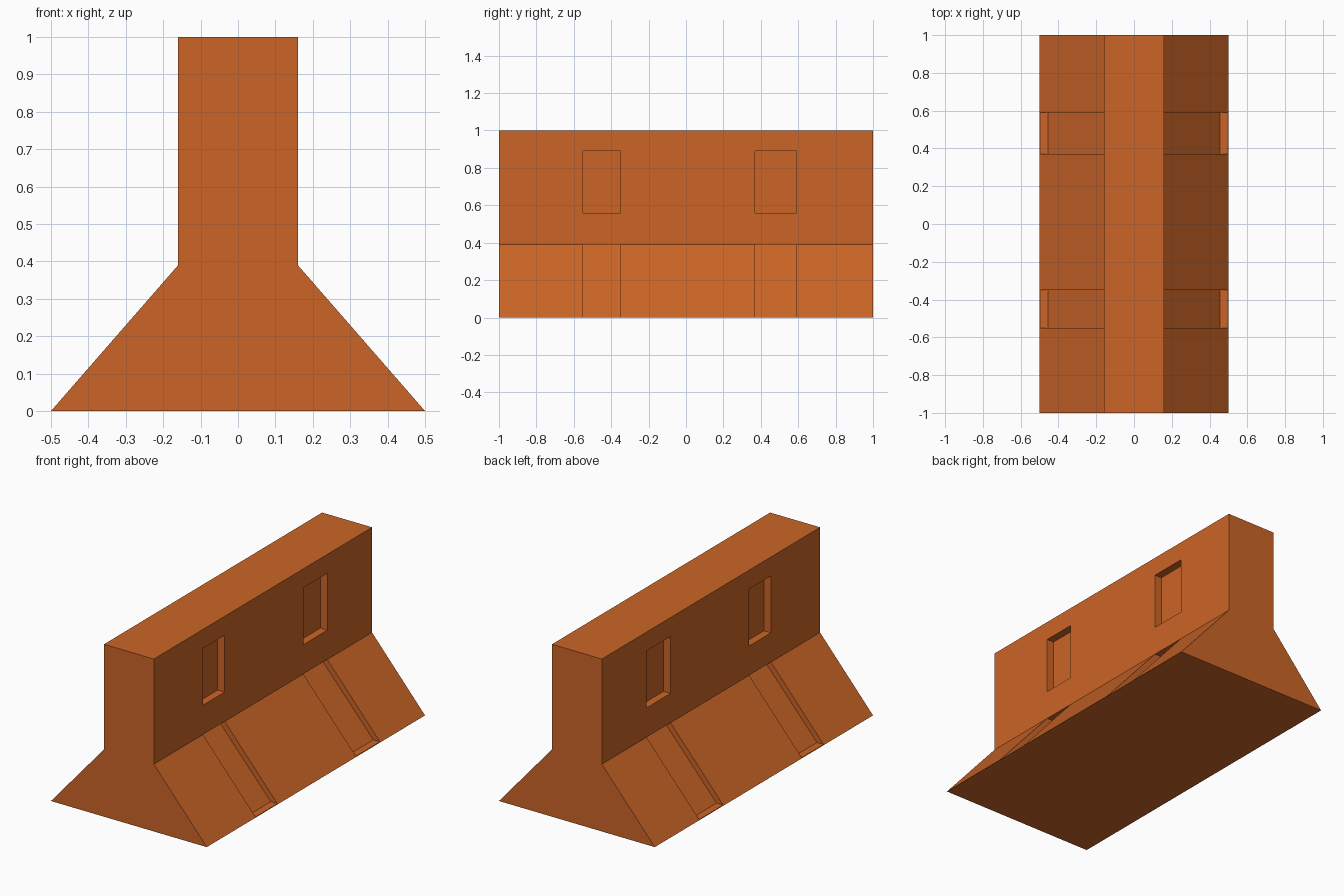
import bpy
import bmesh

cube = bpy.data.objects.get("Cube")
if cube:
    bpy.data.objects.remove(cube, do_unlink=True)

BASE, WAIST, SHOULDER, TOP = 0.5, 0.16, 0.39, 1.0
DEPTH = 0.045          # recess depth
LIP = 0.003            # thin ledge under each drain groove
OUTSIDE = 0.6          # cutters reach past the body

orange = bpy.data.materials.new("burnt_orange")
orange.use_nodes = True
colour = (0.6, 0.13, 0.02, 1)
orange.diffuse_color = colour
orange.node_tree.nodes["Principled BSDF"].inputs["Base Color"].default_value = colour


def add_prism(bm, profile, y0, y1):
    """Extrude a closed x-z profile from y0 to y1."""
    face = bm.faces.new([bm.verts.new((x, y0, z)) for x, z in profile])
    grown = bmesh.ops.extrude_face_region(bm, geom=[face])["geom"]
    moved = [v for v in grown if isinstance(v, bmesh.types.BMVert)]
    bmesh.ops.translate(bm, verts=moved, vec=(0, y1 - y0, 0))


def make_object(name, bm):
    bmesh.ops.recalc_face_normals(bm, faces=bm.faces)
    mesh = bpy.data.meshes.new(name)
    bm.to_mesh(mesh)
    bm.free()
    mesh.materials.append(orange)
    obj = bpy.data.objects.new(name, mesh)
    bpy.context.collection.objects.link(obj)
    return obj


# Barrier body: upright wall on a flared foot
half = [(BASE, 0), (WAIST, SHOULDER), (WAIST, TOP)]
bm = bmesh.new()
add_prism(bm, half + [(-x, z) for x, z in reversed(half)], -1, 1)
barrier = make_object("barrier_body", bm)

# Recess cutters: a sloped groove in the foot and a pocket in the wall
groove = [(BASE - DEPTH, LIP), (OUTSIDE, LIP), (OUTSIDE, SHOULDER), (WAIST - DEPTH, SHOULDER)]
pocket = [(WAIST - DEPTH, 0.56), (OUTSIDE, 0.56), (OUTSIDE, 0.89), (WAIST - DEPTH, 0.89)]
bm = bmesh.new()
for y0, y1 in ((-0.55, -0.35), (0.37, 0.59)):
    for side in (-1, 1):
        for profile in (groove, pocket):
            add_prism(bm, [(side * x, z) for x, z in profile], y0, y1)
cutter = make_object("recess_cutter", bm)
cutter.hide_render = True

# Cut the recesses, bake the result and drop the cutter
cut = barrier.modifiers.new("recesses", 'BOOLEAN')
cut.operation = 'DIFFERENCE'
cut.solver = 'EXACT'
cut.object = cutter
bpy.context.view_layer.update()
depsgraph = bpy.context.evaluated_depsgraph_get()
result = bpy.data.meshes.new_from_object(barrier.evaluated_get(depsgraph))
barrier.modifiers.clear()
barrier.data = result
bpy.data.objects.remove(cutter, do_unlink=True)
